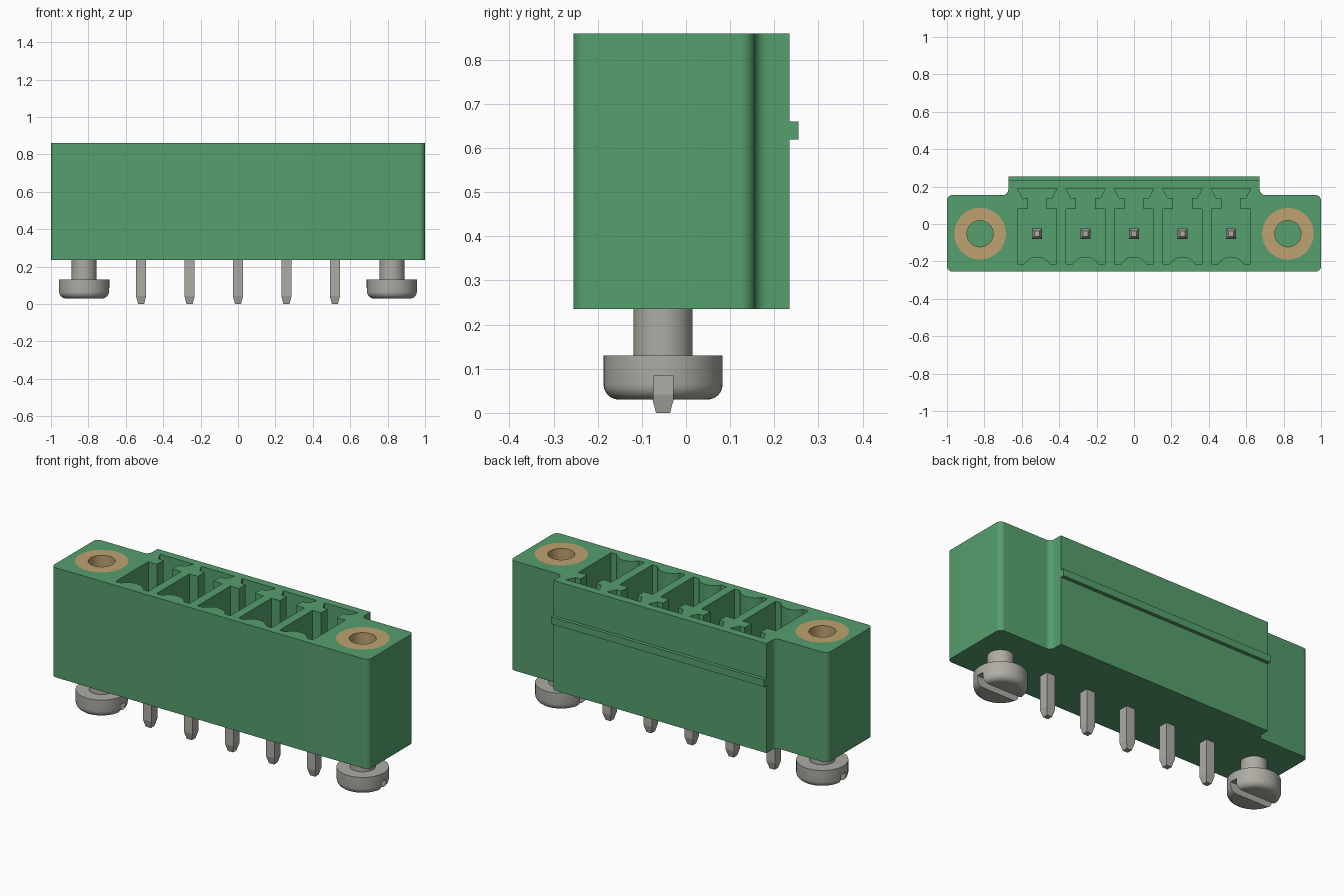
import bpy, bmesh, math

cube = bpy.data.objects.get("Cube")
if cube:
    bpy.data.objects.remove(cube, do_unlink=True)


def material(name, rgb):
    m = bpy.data.materials.new(name)
    m.use_nodes = True
    m.diffuse_color = (*rgb, 1)
    m.node_tree.nodes["Principled BSDF"].inputs["Base Color"].default_value = (*rgb, 1)
    return m


GREEN = material("green plastic", (0.091, 0.345, 0.153))
BRASS = material("brass", (0.52, 0.36, 0.16))
STEEL = material("steel", (0.42, 0.41, 0.37))

BOTTOM, TOP = 0.235, 0.86
AXIS_Y = -0.052          # shared line of pins and screws
SCREW_X, PITCH = 0.823, 0.259


def finish(name, bm, mat):
    bmesh.ops.recalc_face_normals(bm, faces=bm.faces)
    me = bpy.data.meshes.new(name)
    bm.to_mesh(me)
    bm.free()
    me.materials.append(mat)
    ob = bpy.data.objects.new(name, me)
    bpy.context.collection.objects.link(ob)
    return ob


def arc(cx, cy, r, a0, a1, n=8):
    angles = [math.radians(a0 + (a1 - a0) * i / n) for i in range(n + 1)]
    return [(cx + r * math.cos(a), cy + r * math.sin(a)) for a in angles]


def prism(bm, points, z0, z1):
    low = [bm.verts.new((x, y, z0)) for x, y in points]
    high = [bm.verts.new((x, y, z1)) for x, y in points]
    bm.faces.new(low[::-1])
    bm.faces.new(high)
    for i in range(len(points)):
        j = (i + 1) % len(points)
        bm.faces.new((low[i], low[j], high[j], high[i]))


def box(bm, x0, x1, y0, y1, z0, z1):
    prism(bm, [(x0, y0), (x1, y0), (x1, y1), (x0, y1)], z0, z1)


def lathe(name, profile, x, mat, sides=48, tube=False, turn=0.0):
    """Revolve (radius, z) pairs; a tube closes on itself, otherwise ends are capped."""
    bm = bmesh.new()
    rings = []
    for r, z in profile:
        angles = [turn + math.tau * i / sides for i in range(sides)]
        rings.append([bm.verts.new((x + r * math.cos(a), AXIS_Y + r * math.sin(a), z))
                      for a in angles])
    pairs = list(zip(rings, rings[1:]))
    if tube:
        pairs.append((rings[-1], rings[0]))
    else:
        bm.faces.new(rings[0][::-1])
        bm.faces.new(rings[-1])
    for a, b in pairs:
        for i in range(sides):
            j = (i + 1) % sides
            bm.faces.new((a[i], a[j], b[j], b[i]))
    return finish(name, bm, mat)


def activate(ob):
    bpy.ops.object.select_all(action='DESELECT')
    ob.select_set(True)
    bpy.context.view_layer.objects.active = ob


def cut(ob, cutter_bm):
    cutter = finish("cutter", cutter_bm, ob.data.materials[0])
    cutter.hide_render = True
    mod = ob.modifiers.new("cut", 'BOOLEAN')
    mod.operation, mod.solver, mod.object = 'DIFFERENCE', 'EXACT', cutter
    activate(ob)
    bpy.ops.object.modifier_apply(modifier=mod.name)
    bpy.data.objects.remove(cutter, do_unlink=True)


def smooth(ob):
    activate(ob)
    bpy.ops.object.shade_smooth_by_angle(angle=math.radians(35))


# Housing: centre block with lower-depth flanges, rounded and filleted corners
half = (arc(0.97, -0.225, 0.03, -90, 0) + arc(0.97, 0.125, 0.03, 0, 90)
        + arc(0.702, 0.185, 0.03, 270, 180) + [(0.672, 0.235)])
bm = bmesh.new()
prism(bm, half + [(-x, y) for x, y in reversed(half)], BOTTOM, TOP)
housing = finish("housing", bm, GREEN)

# Keyed pin cavities and flange holes
side = [(0.104, -0.215), (0.104, 0.08), (0.05, 0.08), (0.05, 0.14), (0.08, 0.14), (0.106, 0.19)]
key = [(-x, y) for x, y in reversed(side)] + arc(0, -0.256, 0.081, 150, 30, 12) + side
bm = bmesh.new()
for i in range(-2, 3):
    prism(bm, [(x + i * PITCH, y) for x, y in key], 0.33, TOP + 0.1)
for s in (-1, 1):
    prism(bm, arc(s * SCREW_X, AXIS_Y, 0.138, 0, 352.5, 47), 0.5, TOP + 0.1)
cut(housing, bm)
smooth(housing)

# Latching rib along the back
bm = bmesh.new()
box(bm, -0.672, 0.672, 0.23, 0.255, 0.62, 0.66)
finish("latch_rib", bm, GREEN)

# Square contact pins with tapered ends
R2 = math.sqrt(2)
for i in range(-2, 3):
    lathe(f"pin_{i + 3}", [(0.016 * R2, 0), (0.027 * R2, 0.042), (0.027 * R2, 0.68),
                           (0.014 * R2, 0.72)], i * PITCH, STEEL, 4, turn=math.pi / 4)

# Threaded inserts and slotted screws in both flanges
for s, label in ((1, "left"), (-1, "right")):
    x = s * SCREW_X
    insert = lathe(f"insert_{label}", [(0.138, 0.5), (0.138, TOP), (0.07, TOP), (0.07, 0.5)],
                   x, BRASS, tube=True)
    smooth(insert)
    rim = arc(0.1, 0.065, 0.035, -90, 0, 6)
    screw = lathe(f"screw_{label}", rim + [(0.135, 0.13), (0.067, 0.13), (0.067, 0.3)], x, STEEL)
    bm = bmesh.new()
    box(bm, x - 0.2, x + 0.2, AXIS_Y - 0.022, AXIS_Y + 0.022, 0, 0.085)
    cut(screw, bm)
    smooth(screw)
